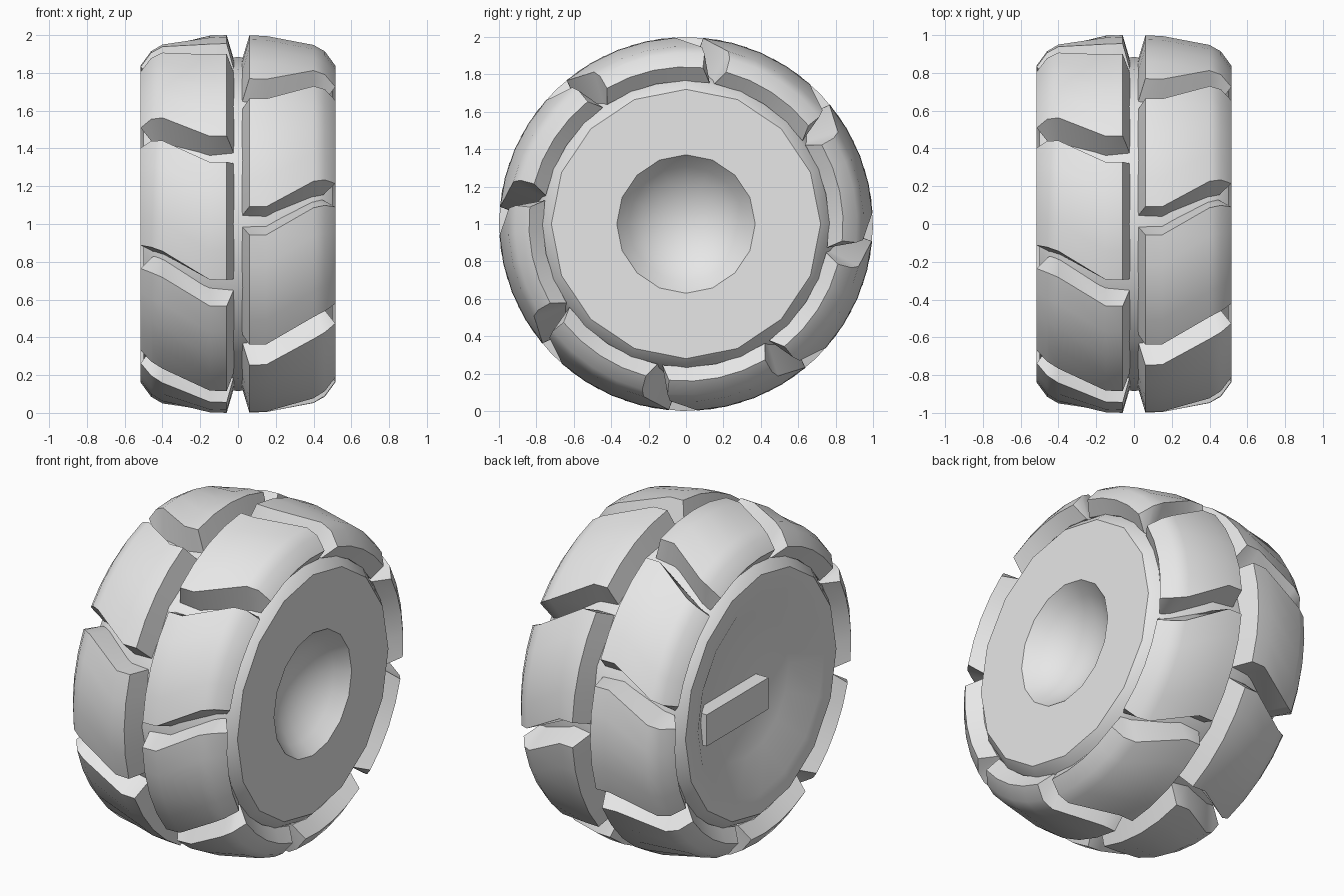
import bpy, math
from math import radians, sin, cos

cube = bpy.data.objects.get("Cube")
if cube:
    bpy.data.objects.remove(cube, do_unlink=True)

grey = bpy.data.materials.new("light grey")
grey.use_nodes = True
colour = (0.8, 0.8, 0.8, 1)
grey.diffuse_color = colour
grey.node_tree.nodes["Principled BSDF"].inputs["Base Color"].default_value = colour


def add_object(name, verts, faces, flip=False):
    """Make a shaded mesh object; flip reverses the faces of mirrored parts."""
    if flip:
        faces = [f[::-1] for f in faces]
    mesh = bpy.data.meshes.new(name)
    mesh.from_pydata(verts, [], faces)
    mesh.materials.append(grey)
    obj = bpy.data.objects.new(name, mesh)
    bpy.context.collection.objects.link(obj)
    bpy.ops.object.select_all(action='DESELECT')
    obj.select_set(True)
    bpy.context.view_layer.objects.active = obj
    bpy.ops.object.shade_smooth_by_angle(angle=radians(30))
    return obj


def around_axle(x, r, degrees):
    a = radians(degrees)
    return (x, -r * cos(a), 1 + r * sin(a))


def lathe(name, profile, segments=16):
    """Revolve (x, radius) points about the axle; both ends lie on it."""
    verts = [(profile[0][0], 0, 1)]
    rings = profile[1:-1]
    for x, r in rings:
        verts += [around_axle(x, r, 360 * j / segments) for j in range(segments)]
    last = len(verts)
    verts.append((profile[-1][0], 0, 1))
    faces = []
    for j in range(segments):
        k = (j + 1) % segments
        faces.append((0, 1 + k, 1 + j))
        for i in range(len(rings) - 1):
            a, b = 1 + i * segments, 1 + (i + 1) * segments
            faces.append((a + j, a + k, b + k, b + j))
        end = last - segments
        faces.append((end + j, end + k, last))
    return add_object(name, verts, faces)


# Wheel body: round dish on the left face, stepped recess on the right face
DISH, DEPTH, FACE = 0.37, 0.2, 0.5
ball = (DISH ** 2 + DEPTH ** 2) / (2 * DEPTH)
dish = []
for i in range(7):
    r = DISH * i / 6
    dish.append((FACE - DEPTH + ball - math.sqrt(ball ** 2 - r ** 2), r))
shell = [(FACE, 0.72), (0.45, 0.77), (0.4, 0.795), (0.2, 0.85), (0, 0.885),
         (-0.2, 0.85), (-0.4, 0.795), (-0.45, 0.77), (-FACE, 0.72)]
recess = [(-FACE, 0.6), (-0.4, 0.41), (-0.4, 0)]
lathe("wheel_body", dish + shell + recess)

# Tread block stations: top x, top radius, base x, base radius, sweep in degrees
STATIONS = [
    (0.06, 1.0, 0.01, 0.83, 1.0),
    (0.15, 0.997, 0.15, 0.82, 1.0),
    (0.40, 0.95, 0.39, 0.78, 9.5),
    (0.46, 0.915, 0.44, 0.765, 10.5),
    (0.515, 0.84, 0.45, 0.765, 10.5),
]
BLOCKS, STEPS = 8, 4
PITCH = 360 / BLOCKS
TOP_GAP, BASE_GAP = 4.3, 1.0


def tread_block(name, side, start):
    n, verts, faces = len(STATIONS), [], []

    def angle(j, gap):
        return gap + (PITCH - 2 * gap) * j / STEPS

    for j in range(STEPS + 1):
        for xt, rt, xb, rb, sweep in STATIONS:
            verts.append(around_axle(side * xt, rt, start + sweep + angle(j, TOP_GAP)))
        for xt, rt, xb, rb, sweep in STATIONS:
            verts.append(around_axle(side * xb, rb, start + sweep + angle(j, BASE_GAP)))
    row = 2 * n
    for j in range(STEPS):
        a, b = j * row, (j + 1) * row
        for i in range(n - 1):
            faces.append((a + i, a + i + 1, b + i + 1, b + i))
            faces.append((a + n + i, b + n + i, b + n + i + 1, a + n + i + 1))
        faces.append((a + n, a, b, b + n))
        faces.append((a + n - 1, a + row - 1, b + row - 1, b + n - 1))
    end = STEPS * row
    for i in range(n - 1):
        faces.append((i, n + i, n + i + 1, i + 1))
        faces.append((end + i, end + i + 1, end + n + i + 1, end + n + i))
    add_object(name, verts, faces, flip=side > 0)


# Staggered tread rows
for side, label, offset in ((1, "left", 0), (-1, "right", PITCH / 2)):
    for k in range(BLOCKS):
        tread_block(f"{label}_tread_block_{k + 1}", side, offset + k * PITCH)

# Bar across the recess, from just past the middle out to the recess wall
bpy.ops.mesh.primitive_cube_add(size=1, location=(-0.43, 0.2, 0.965))
bar = bpy.context.object
bar.name = "hub_bar"
bar.scale = (0.11, 0.59, 0.19)
bar.data.materials.append(grey)
